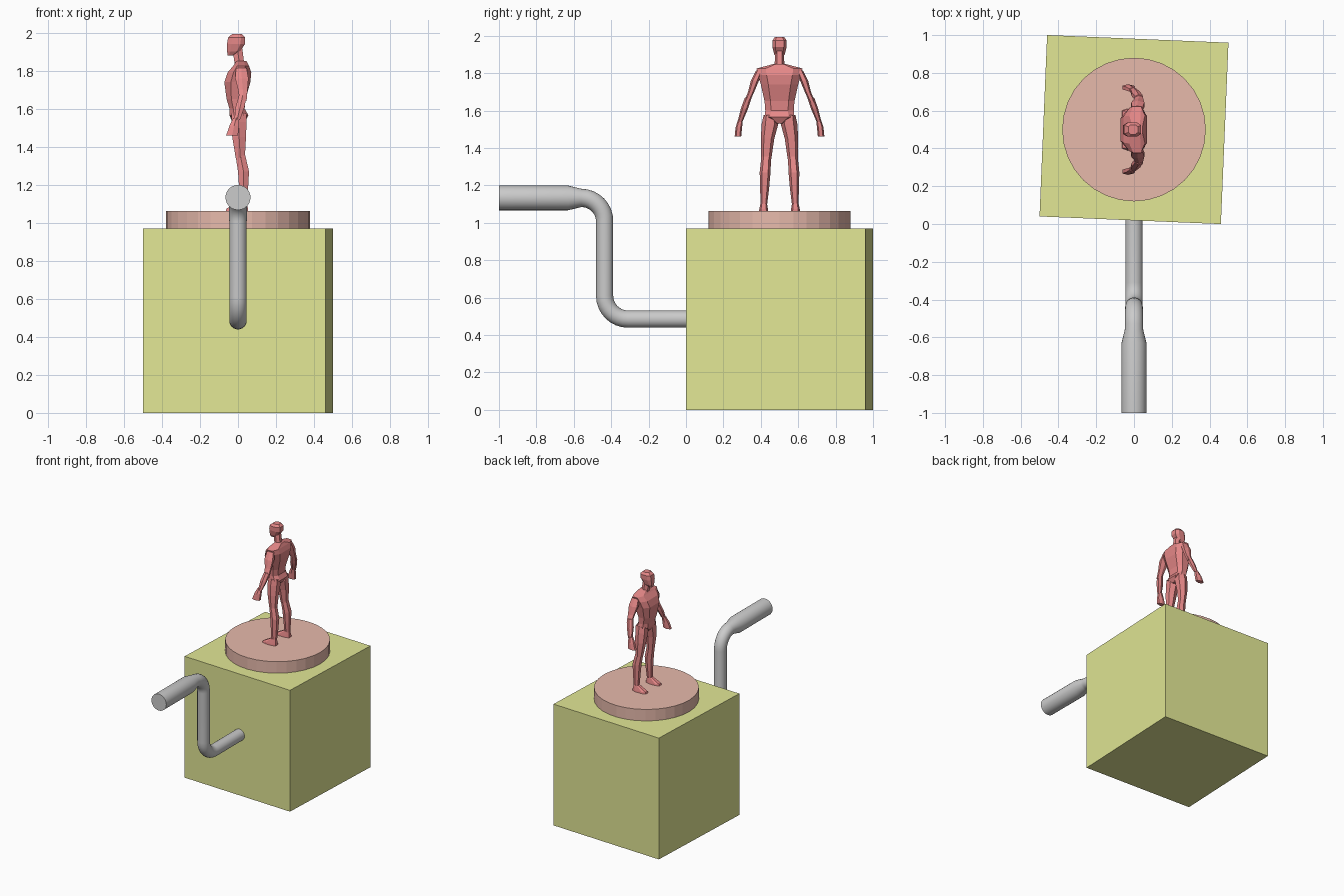
import bpy, bmesh, math
from mathutils import Vector, Matrix

if "Cube" in bpy.data.objects:
    bpy.data.objects.remove(bpy.data.objects["Cube"])

CY = 0.5  # figure and plinth stand on this y


def paint(ob, name, col):
    m = bpy.data.materials.get(name) or bpy.data.materials.new(name)
    m.diffuse_color = (*col, 1)
    m.use_nodes = True
    m.node_tree.nodes["Principled BSDF"].inputs["Base Color"].default_value = m.diffuse_color
    ob.data.materials.append(m)


def loft(name, rings):
    """Skin a list of equal-length point rings and cap both ends."""
    bm = bmesh.new()
    vs = [[bm.verts.new(p) for p in r] for r in rings]
    n = len(rings[0])
    for a, b in zip(vs, vs[1:]):
        for i in range(n):
            j = (i + 1) % n
            bm.faces.new((a[i], a[j], b[j], b[i]))
    bm.faces.new(vs[0])
    bm.faces.new(vs[-1])
    bmesh.ops.recalc_face_normals(bm, faces=bm.faces)
    me = bpy.data.meshes.new(name)
    bm.to_mesh(me)
    bm.free()
    ob = bpy.data.objects.new(name, me)
    bpy.context.collection.objects.link(ob)
    return ob


HEX = [(1, .55), (0, 1), (-1, .55), (-1, -.55), (0, -1), (1, -.55)]
OCT = [(1, .6), (.5, 1), (-.5, 1), (-1, .6), (-1, -.6), (-.5, -1), (.5, -1), (1, -.6)]


def body(name, sections, shape=HEX, s=1):
    """Faceted body part from sections (z, x0, x1, y0, y1), y from the middle."""
    rings = [[(((x0 + x1) + u * (x1 - x0)) / 2,
               CY + s * ((y0 + y1) + v * (y1 - y0)) / 2, z) for u, v in shape]
             for z, x0, x1, y0, y1 in sections]
    ob = loft(name, rings)
    paint(ob, "figure_red", (.80, .25, .25))
    return ob


# Box, turned slightly
bpy.ops.mesh.primitive_cube_add(size=1, location=(0, CY, .485), rotation=(0, 0, math.radians(-2.4)))
box = bpy.context.object
box.name = "box"
box.scale = (.961, .961, .97)
paint(box, "box_green", (.76, .80, .30))

# Round plinth
bpy.ops.mesh.primitive_cylinder_add(vertices=32, radius=.38, depth=.10, location=(0, CY, 1.012))
plinth = bpy.context.object
plinth.name = "round_plinth"
paint(plinth, "plinth_clay", (.80, .49, .41))

# Crank handle: path of (y, z, radius) with two rounded bends
R, B = .046, .125
path = [(.10, .485, R)]
for i in range(9):
    a = i / 8 * math.pi / 2
    path.append((-.435 + B - B * math.sin(a), .485 + B - B * math.cos(a), R))
for i in range(9):
    a = i / 8 * math.pi / 2
    path.append((-.435 - B + B * math.cos(a), 1.133 - B + B * math.sin(a), R + .003 * i / 8))
path += [(-.63, 1.133, .066), (-1, 1.133, .066)]
rings = []
for i, (y, z, r) in enumerate(path):
    p, q = path[max(i - 1, 0)], path[min(i + 1, len(path) - 1)]
    if i >= len(path) - 3:
        p, q = (0, 0), (-1, 0)
    t = Vector((0, q[0] - p[0], q[1] - p[1])).normalized()
    side = Vector((1, 0, 0))
    up = t.cross(side)
    rings.append([Vector((0, y, z)) + r * (math.cos(k * math.tau / 24) * side
                 + math.sin(k * math.tau / 24) * up) for k in range(24)])
crank = loft("crank_handle", rings)
bpy.ops.object.select_all(action='DESELECT')
crank.select_set(True)
bpy.context.view_layer.objects.active = crank
bpy.ops.object.shade_smooth_by_angle(angle=math.radians(35))

# Head and neck
body("head", [(1.88, -.055, -.025, -.015, .015), (1.90, -.057, .01, -.028, .028),
              (1.94, -.058, .037, -.038, .038), (1.975, -.052, .038, -.038, .038),
              (1.993, -.03, .02, -.025, .025)], OCT)
body("neck", [(1.82, -.015, .035, -.028, .028), (1.92, -.03, .022, -.022, .022)])

# Torso and pelvis
body("torso", [(1.60, -.045, .035, -.076, .076), (1.65, -.06, .04, -.08, .08),
               (1.74, -.072, .065, -.10, .10), (1.79, -.055, .07, -.115, .115),
               (1.825, -.025, .058, -.123, .123), (1.85, -.008, .045, -.028, .028)], OCT)
body("pelvis", [(1.53, -.03, .035, -.018, .018), (1.565, -.045, .055, -.08, .08),
                (1.60, -.045, .035, -.076, .076)], OCT)

# Paired limbs
for s, tag in ((-1, "right"), (1, "left")):
    body(tag + "_upper_arm", [(1.815, -.01, .045, .09, .125), (1.76, -.015, .055, .11, .153),
                              (1.70, 0, .05, .135, .168), (1.64, .01, .045, .162, .192)], s=s)
    body(tag + "_forearm", [(1.67, .005, .045, .148, .185), (1.61, -.012, .035, .168, .207),
                            (1.54, -.02, .01, .198, .224)], s=s)
    body(tag + "_hand", [(1.55, -.025, .005, .196, .222), (1.51, -.045, .005, .20, .235),
                         (1.46, -.062, 0, .205, .24)], s=s)
    body(tag + "_thigh", [(1.575, -.035, .045, .02, .085), (1.53, -.035, .045, .006, .095),
                          (1.45, -.03, .042, .028, .10), (1.34, -.012, .036, .044, .098)], s=s)
    body(tag + "_shin", [(1.355, -.013, .038, .045, .097), (1.27, .0, .058, .048, .106),
                         (1.18, .006, .053, .056, .104), (1.085, .01, .046, .068, .10)], s=s)
    body(tag + "_foot", [(1.06, -.065, .052, .06, .11), (1.075, -.06, .052, .062, .108),
                         (1.11, .005, .046, .068, .10)], OCT, s=s)
